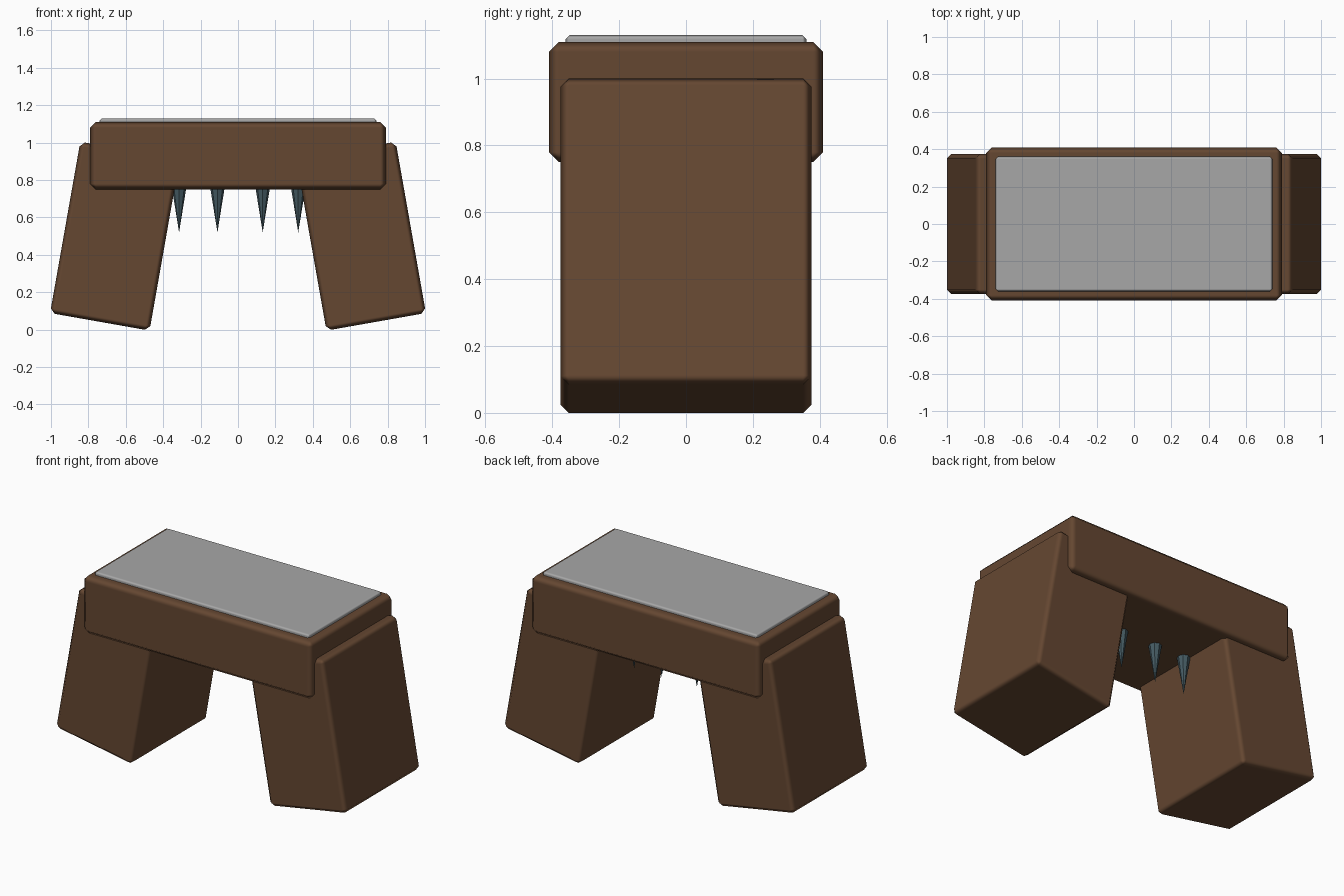
import bpy
from math import radians, pi

cube = bpy.data.objects.get("Cube")
if cube:
    bpy.data.objects.remove(cube, do_unlink=True)


def material(name, rgb):
    mat = bpy.data.materials.new(name)
    mat.use_nodes = True
    mat.diffuse_color = (*rgb, 1)
    mat.node_tree.nodes["Principled BSDF"].inputs["Base Color"].default_value = (*rgb, 1)
    return mat


brown = material("brown wood", (0.13, 0.063, 0.031))
grey = material("pale grey", (0.39, 0.39, 0.39))
slate = material("slate blue", (0.06, 0.105, 0.125))


def block(name, size, location, bevel, mat, tilt=0):
    """Box with narrow chamfered edges and flat-looking main faces."""
    bpy.ops.mesh.primitive_cube_add(size=1, location=location, rotation=(0, tilt, 0))
    obj = bpy.context.object
    obj.name = name
    obj.scale = size
    bpy.ops.object.transform_apply(location=False, rotation=False, scale=True)
    obj.data.materials.append(mat)
    bpy.ops.object.shade_smooth()
    mod = obj.modifiers.new("chamfer", "BEVEL")
    mod.width = bevel
    mod.segments = 1
    mod.harden_normals = True
    return obj


# Thick top slab with its inlaid plate
block("top_slab", (1.58, 0.82, 0.36), (0, 0, 0.93), 0.03, brown)
block("top_plate", (1.48, 0.72, 0.06), (0, 0, 1.10), 0.012, grey)

# Splayed legs
for side, name in ((1, "left_leg"), (-1, "right_leg")):
    block(name, (0.54, 0.75, 0.93), (side * 0.658, 0, 0.50), 0.025, brown,
          tilt=-side * radians(10))

# Row of spikes hanging under the slab
for i, x in enumerate((-0.315, -0.11, 0.132, 0.322)):
    bpy.ops.mesh.primitive_cone_add(vertices=8, radius1=0.042, depth=0.26,
                                    location=(x, 0.05, 0.65), rotation=(pi, 0, 0))
    spike = bpy.context.object
    spike.name = f"spike_{i + 1}"
    spike.data.materials.append(slate)
